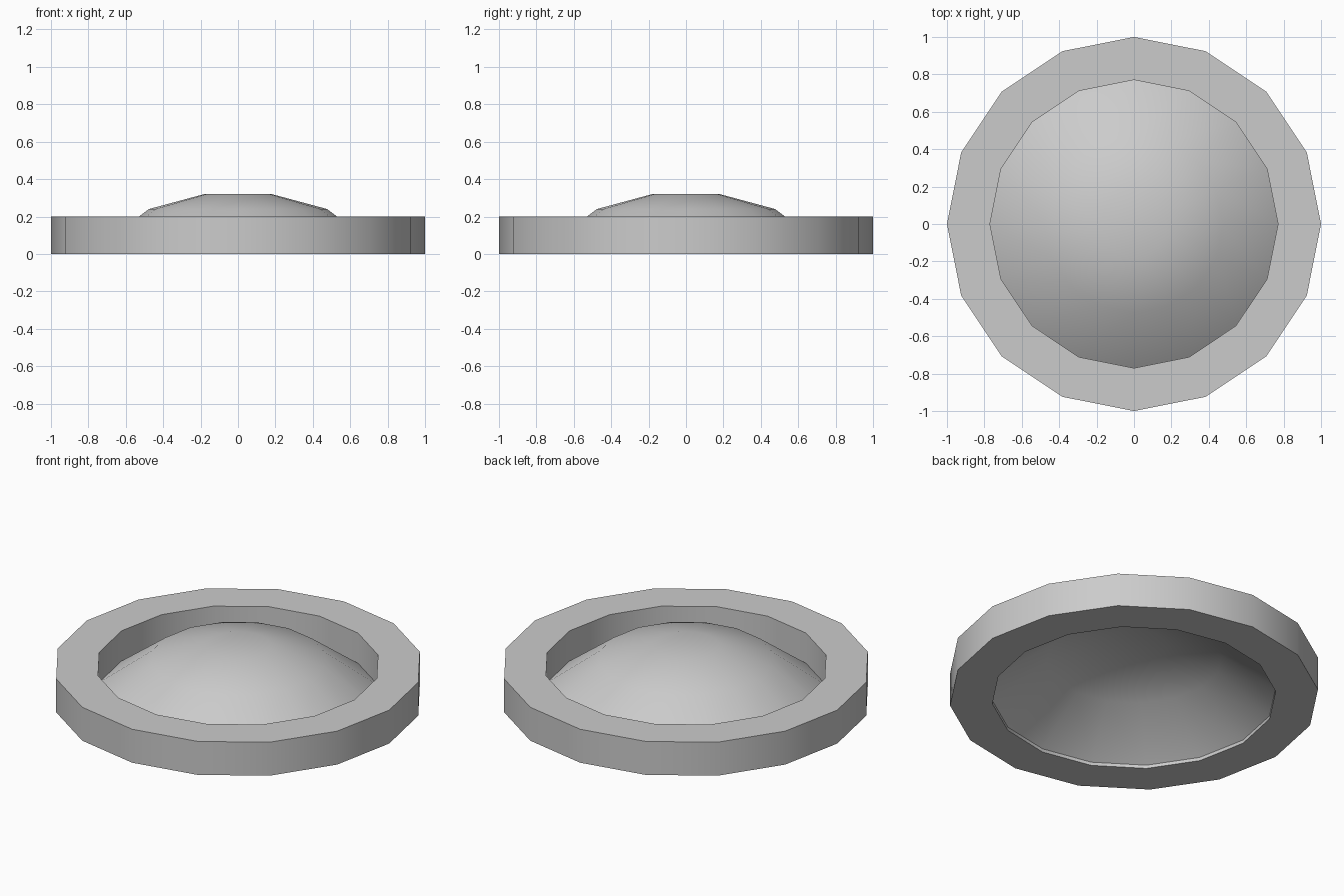
import bpy, bmesh, math

if "Cube" in bpy.data.objects:
    bpy.data.objects.remove(bpy.data.objects["Cube"])

SIDES = 16


def lathe(name, profile, closed=False, cap=False):
    """Spin a (radius, z) profile into a 16-sided surface."""
    bm = bmesh.new()
    rings = []
    for r, z in profile:
        angles = [2 * math.pi * i / SIDES for i in range(SIDES)]
        rings.append([bm.verts.new((r * math.cos(a), r * math.sin(a), z)) for a in angles])
    pairs = list(zip(rings, rings[1:]))
    if closed:
        pairs.append((rings[-1], rings[0]))
    for low, high in pairs:
        for i in range(SIDES):
            j = (i + 1) % SIDES
            bm.faces.new((low[i], low[j], high[j], high[i]))
    if cap:
        bm.faces.new(rings[-1])
    mesh = bpy.data.meshes.new(name)
    bm.to_mesh(mesh)
    bm.free()
    obj = bpy.data.objects.new(name, mesh)
    bpy.context.collection.objects.link(obj)
    bpy.ops.object.select_all(action='DESELECT')
    obj.select_set(True)
    bpy.context.view_layer.objects.active = obj
    bpy.ops.object.shade_smooth_by_angle(angle=math.radians(35))
    return obj


# Square-section outer ring
lathe("outer_ring", [(1, 0), (1, 0.2), (0.77, 0.2), (0.77, 0)], closed=True)

# Shallow open-bottomed dome set inside the ring
lathe("dome", [(0.77, 0.02), (0.476, 0.24), (0.18, 0.32)], cap=True)
